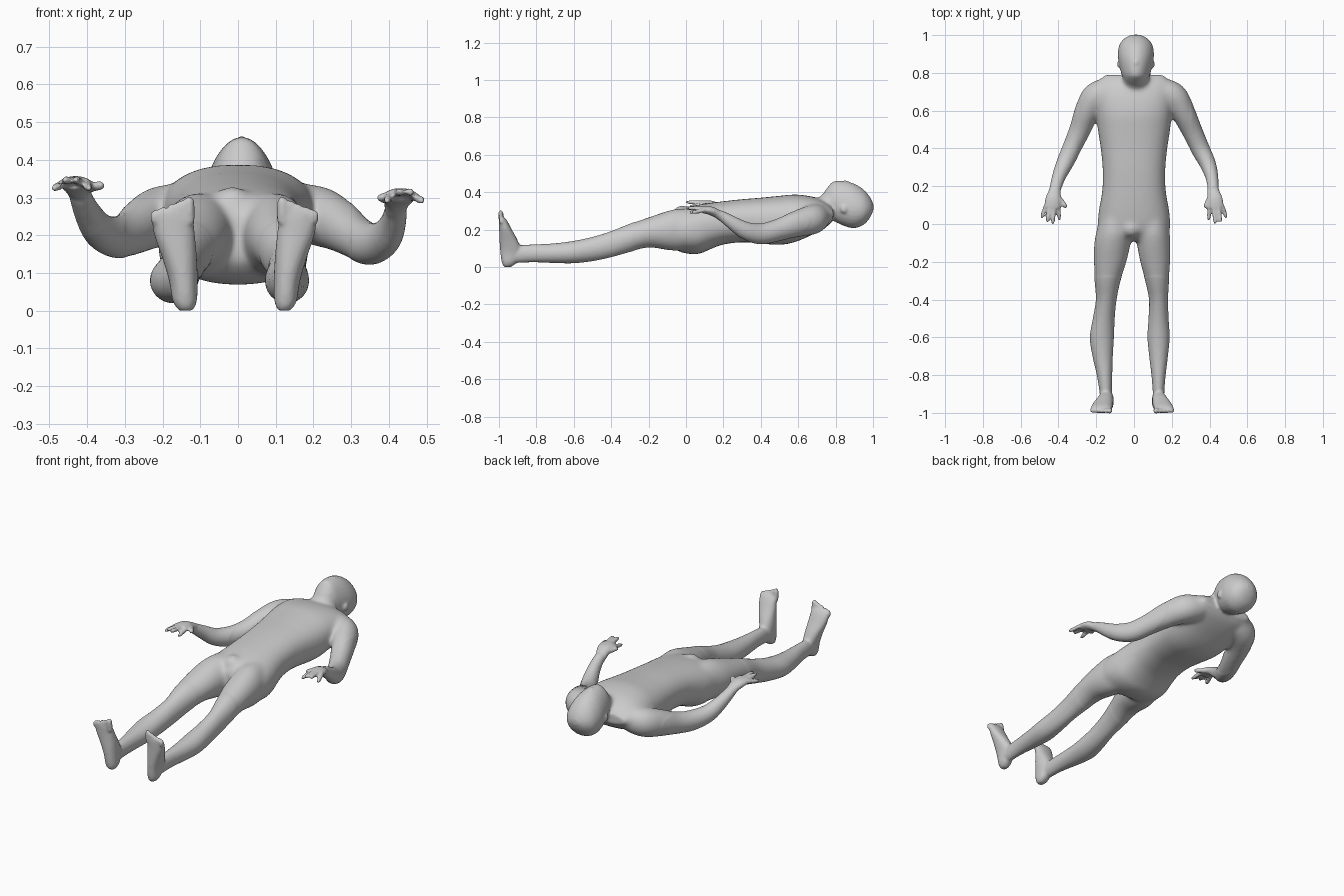
import bpy, bmesh, math
from mathutils import Vector, Matrix

cube = bpy.data.objects.get("Cube")
if cube:
    bpy.data.objects.remove(cube, do_unlink=True)

skin = bpy.data.materials.new("plain_grey")
skin.use_nodes = True
GREY = (0.6, 0.6, 0.6, 1.0)
skin.diffuse_color = GREY
skin.node_tree.nodes["Principled BSDF"].inputs["Base Color"].default_value = GREY

bm = bmesh.new()
X, Y, Z = Vector((1, 0, 0)), Vector((0, 1, 0)), Vector((0, 0, 1))


def refine(rows, steps=4):
    """Smooth a list of equal-length rows with a Catmull-Rom spline."""
    out = []
    for i in range(len(rows) - 1):
        a, b, c, d = (rows[max(0, min(len(rows) - 1, i + k))] for k in (-1, 0, 1, 2))
        for s in range(steps):
            t = s / steps
            out.append([0.5 * (2 * q + (r - p) * t + (2 * p - 5 * q + 4 * r - w) * t * t
                               + (3 * q - p - 3 * r + w) * t ** 3)
                        for p, q, r, w in zip(a, b, c, d)])
    return out + [list(rows[-1])]


def loft(rows, axis=None, up=Z, power=1.0, taper=0.0, sides=28):
    """Skin elliptical rings; each row is x, y, z, half width, half height."""
    rows = refine(rows)
    pts = [Vector(r[:3]) for r in rows]
    rings = []
    for i, (p, r) in enumerate(zip(pts, rows)):
        t = axis or (pts[min(i + 1, len(pts) - 1)] - pts[max(i - 1, 0)]).normalized()
        side = t.cross(up).normalized()
        top = side.cross(t)
        ring = []
        for k in range(sides):
            a = 2 * math.pi * k / sides
            c = math.copysign(abs(math.cos(a)) ** power, math.cos(a))
            s = math.copysign(abs(math.sin(a)) ** power, math.sin(a))
            ring.append(bm.verts.new(p + side * r[3] * c * (1 - taper * s) + top * r[4] * s))
        rings.append(ring)
    for a, b in zip(rings, rings[1:]):
        for k in range(sides):
            n = (k + 1) % sides
            bm.faces.new((a[k], a[n], b[n], b[k]))
    bm.faces.new(rings[0][::-1])
    bm.faces.new(rings[-1])


def ball(center, radii):
    m = Matrix.Translation(center) @ Matrix.Diagonal((*radii, 1))
    bmesh.ops.create_uvsphere(bm, u_segments=20, v_segments=12, radius=1, matrix=m)


def digit(a, b, r):
    """Finger or toe: a slim rod with a rounded tip."""
    a, b = Vector(a), Vector(b)
    up = X if abs((b - a).normalized().z) > 0.7 else Z
    loft([(*a.lerp(b, t), r * k, r * k) for t, k in
          ((0, 1), (0.5, 1), (0.85, 0.9), (1, 0.5))], up=up, sides=12)


# Torso: y, top z, bottom z, half width
torso = [(-0.09, 0.26, 0.13, 0.12), (-0.05, 0.30, 0.09, 0.182), (0.0, 0.32, 0.072, 0.192),
         (0.07, 0.334, 0.07, 0.187), (0.13, 0.343, 0.095, 0.176), (0.2, 0.352, 0.12, 0.167),
         (0.3, 0.363, 0.132, 0.167), (0.4, 0.371, 0.125, 0.177), (0.5, 0.381, 0.118, 0.192),
         (0.58, 0.388, 0.132, 0.2), (0.66, 0.38, 0.165, 0.203), (0.72, 0.362, 0.195, 0.2),
         (0.765, 0.335, 0.225, 0.185), (0.788, 0.31, 0.255, 0.15)]
loft([(0, y, (t + b) / 2, w, (t - b) / 2) for y, t, b, w in torso], axis=Y, power=0.85)
ball((-0.015, -0.022, 0.285), (0.055, 0.05, 0.045))

# Neck and head: y, top z, bottom z, half width
head = [(0.66, 0.34, 0.22, 0.07), (0.72, 0.38, 0.235, 0.068), (0.77, 0.442, 0.262, 0.068),
        (0.795, 0.459, 0.243, 0.076), (0.85, 0.459, 0.218, 0.089), (0.90, 0.445, 0.208, 0.095),
        (0.95, 0.414, 0.226, 0.086), (0.985, 0.372, 0.266, 0.057), (1.002, 0.335, 0.305, 0.02)]
loft([(0.01, y, (t + b) / 2, w, (t - b) / 2) for y, t, b, w in head], axis=Y, taper=0.13)
ball((0.01, 0.85, 0.45), (0.013, 0.025, 0.013))
for s in (-1, 1):
    ball((0.01 + s * 0.088, 0.845, 0.31), (0.012, 0.02, 0.022))

# Legs: y, right x, left x, z, half width, half height
leg = [(0.1, -0.09, 0.09, 0.205, 0.08, 0.10), (-0.03, -0.103, 0.10, 0.20, 0.094, 0.113),
       (-0.1, -0.114, 0.104, 0.195, 0.097, 0.105), (-0.2, -0.126, 0.112, 0.185, 0.087, 0.081),
       (-0.3, -0.14, 0.122, 0.156, 0.069, 0.076), (-0.4, -0.147, 0.13, 0.122, 0.055, 0.07),
       (-0.5, -0.16, 0.13, 0.096, 0.058, 0.065), (-0.6, -0.17, 0.13, 0.08, 0.064, 0.06),
       (-0.7, -0.166, 0.13, 0.074, 0.054, 0.053), (-0.8, -0.156, 0.13, 0.073, 0.041, 0.048),
       (-0.88, -0.15, 0.13, 0.07, 0.034, 0.047), (-0.94, -0.146, 0.13, 0.062, 0.032, 0.044)]
# Upright feet: x, y, z, half width, half depth
foot = [(0.138, -0.955, 0.0, 0.018, 0.018), (0.141, -0.945, 0.025, 0.032, 0.04),
        (0.145, -0.936, 0.08, 0.038, 0.057), (0.155, -0.948, 0.14, 0.046, 0.049),
        (0.168, -0.965, 0.2, 0.054, 0.034), (0.174, -0.978, 0.245, 0.055, 0.023),
        (0.176, -0.986, 0.267, 0.048, 0.014)]
for s in (-1, 1):
    col = 1 if s < 0 else 2
    slim = 1 if s < 0 else 0.92
    shift = 0 if s < 0 else -0.015
    loft([(r[col], r[0], r[3], r[4] * slim, r[5]) for r in leg], axis=Y)
    loft([(s * (x + shift), y, z, w * slim, d) for x, y, z, w, d in foot],
         axis=Z, up=-Y, power=0.9)
    for i in range(5):
        x = s * (0.175 + shift + (i - 2) * 0.023 * slim)
        digit((x, -0.985, 0.235), (x, -0.991, 0.302 - 0.009 * i), 0.015 if i == 0 else 0.0115)

# Arms: x, y, z, half width, half height
right_arm = [(-0.13, 0.705, 0.27, 0.07, 0.07), (-0.2, 0.675, 0.253, 0.077, 0.08),
             (-0.246, 0.6, 0.232, 0.067, 0.074), (-0.285, 0.5, 0.205, 0.057, 0.06),
             (-0.325, 0.41, 0.195, 0.051, 0.055), (-0.367, 0.32, 0.213, 0.045, 0.047),
             (-0.398, 0.25, 0.258, 0.036, 0.037), (-0.419, 0.18, 0.307, 0.03, 0.026)]
left_arm = [(0.13, 0.705, 0.27, 0.07, 0.07), (0.206, 0.675, 0.253, 0.077, 0.08),
            (0.26, 0.59, 0.23, 0.064, 0.072), (0.308, 0.49, 0.197, 0.055, 0.059),
            (0.35, 0.4, 0.177, 0.05, 0.056), (0.39, 0.32, 0.194, 0.043, 0.048),
            (0.412, 0.25, 0.235, 0.034, 0.037), (0.42, 0.18, 0.282, 0.028, 0.025)]
loft(right_arm)
loft(left_arm)

# Hands: palm, four spread fingers and a thumb
for s, dz, thumb_x in ((-1, 0, 0.357), (1, -0.032, 0.375)):
    loft([(s * 0.416, 0.20, 0.296 + dz, 0.028, 0.026), (s * 0.421, 0.165, 0.318 + dz, 0.034, 0.024),
          (s * 0.428, 0.13, 0.333 + dz, 0.042, 0.023), (s * 0.433, 0.085, 0.339 + dz, 0.043, 0.018)])
    for i, (tip_x, tip_y) in enumerate(((0.395, 0.02), (0.43, 0.0), (0.46, 0.008), (0.49, 0.03))):
        arch = 0.012 * (1 if i in (1, 2) else -1)
        digit((s * (0.4 + 0.022 * i), 0.10, 0.34 + arch / 3 + dz),
              (s * tip_x, tip_y, 0.335 + arch + dz), 0.0115)
    digit((s * 0.405, 0.15, 0.325 + dz), (s * thumb_x, 0.085, 0.333 + dz), 0.0135)

# Blend all parts into one continuous skin
bmesh.ops.recalc_face_normals(bm, faces=bm.faces)
mesh = bpy.data.meshes.new("human_body")
bm.to_mesh(mesh)
bm.free()
body = bpy.data.objects.new("human_body", mesh)
bpy.context.collection.objects.link(body)

remesh = body.modifiers.new("blend_parts", 'REMESH')
remesh.mode = 'VOXEL'
remesh.voxel_size = 0.007
soften = body.modifiers.new("soften", 'SMOOTH')
soften.factor = 0.5
soften.iterations = 4

bpy.context.view_layer.update()
graph = bpy.context.evaluated_depsgraph_get()
final = bpy.data.meshes.new_from_object(body.evaluated_get(graph))
body.modifiers.clear()
body.data = final
final.name = "human_body_skin"
bpy.data.meshes.remove(mesh)

# Melt the shoulder, groin and hip joins together
bm = bmesh.new()
bm.from_mesh(final)
joins = [v for v in bm.verts if abs(v.co.x) < 0.3 and -0.28 < v.co.y < 0.78 and v.co.z < 0.4]
for _ in range(24):
    bmesh.ops.smooth_vert(bm, verts=joins, factor=0.5,
                          use_axis_x=True, use_axis_y=True, use_axis_z=True)
for f in bm.faces:
    f.smooth = True
    f.material_index = 0
bm.to_mesh(final)
bm.free()
final.materials.clear()
final.materials.append(skin)
